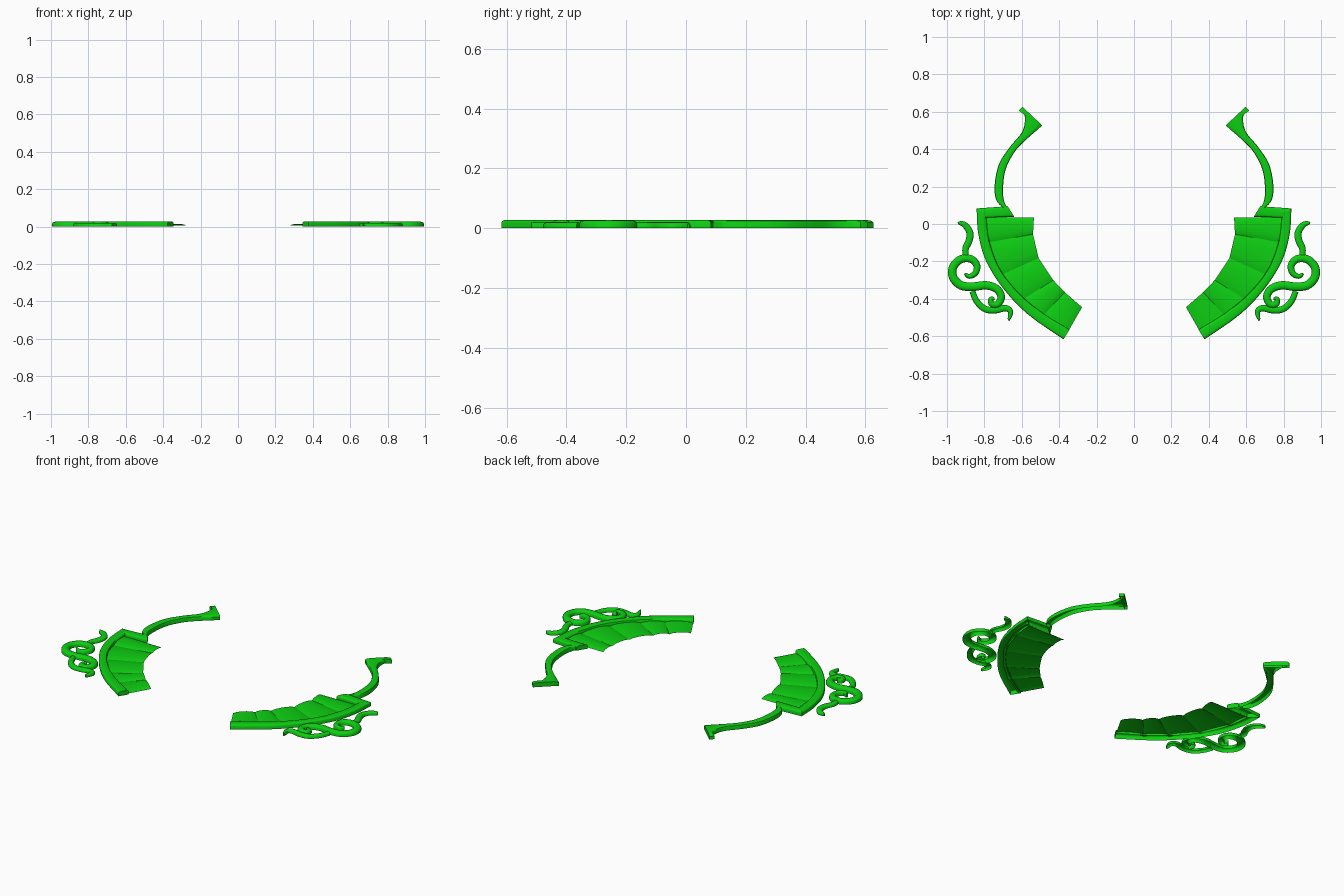
import bpy, bmesh, math
from mathutils import Vector

cube = bpy.data.objects.get("Cube")
if cube:
    bpy.data.objects.remove(cube)

green = bpy.data.materials.new("bright_green")
green.use_nodes = True
COLOUR = (0.004, 0.62, 0.006, 1)
green.diffuse_color = COLOUR
green.node_tree.nodes["Principled BSDF"].inputs["Base Color"].default_value = COLOUR

# Cross-section of a moulding: (position across, share of full height)
MOULDING = [(0, 0), (0, .7), (.06, .9), (.2, 1), (.5, 1), (.8, 1), (.94, .9), (1, .7), (1, 0)]
ROUND = [(0, 0), (0, .5), (.1, .78), (.28, .95), (.5, 1), (.72, .95), (.9, .78), (1, .5), (1, 0)]


def smooth_path(points, steps):
    """Catmull-Rom curve through the points."""
    p = [Vector(q) for q in points]
    p = [2 * p[0] - p[1]] + p + [2 * p[-1] - p[-2]]
    out = []
    for i in range(1, len(p) - 2):
        a, b, c, d = p[i - 1:i + 3]
        for s in range(steps):
            t = s / steps
            out.append(0.5 * (2 * b + (c - a) * t + (2 * a - 5 * b + 4 * c - d) * t * t
                              + (3 * b - a - 3 * c + d) * t ** 3))
    return out + [p[-2]]


def finish(name, rows, caps):
    """Skin rows of points, face the shell upward and mirror it."""
    bm = bmesh.new()
    grid = [[bm.verts.new(v) for v in row] for row in rows]
    for r, s in zip(grid, grid[1:]):
        for i in range(len(r) - 1):
            bm.faces.new((r[i], r[i + 1], s[i + 1], s[i]))
    if caps:
        bm.faces.new(grid[0][::-1])
        bm.faces.new(grid[-1])
    bm.normal_update()
    if sum(f.normal.z * f.calc_area() for f in bm.faces) < 0:
        bmesh.ops.reverse_faces(bm, faces=bm.faces)
    mesh = bpy.data.meshes.new(name)
    bm.to_mesh(mesh)
    bm.free()
    mesh.materials.append(green)
    obj = bpy.data.objects.new(name, mesh)
    bpy.context.collection.objects.link(obj)
    obj.modifiers.new("both_sides", 'MIRROR').use_axis[0] = True
    bpy.ops.object.select_all(action='DESELECT')
    obj.select_set(True)
    bpy.context.view_layer.objects.active = obj
    bpy.ops.object.shade_smooth_by_angle(angle=math.radians(40))


def band(name, left, right, height, profile=MOULDING, steps=6):
    """Moulding between two edge curves."""
    rows = []
    for a, b in zip(smooth_path(left, steps), smooth_path(right, steps)):
        rows.append([a.lerp(b, u).to_3d() + Vector((0, 0, h * height)) for u, h in profile])
    finish(name, rows, True)


def scroll(name, points, height, thick, start, end, steps=6):
    """Tapered round stroke along a curling path."""
    path = smooth_path(points, steps)
    last = len(path) - 1
    left, right = [], []
    for i, p in enumerate(path):
        d = (path[min(i + 1, last)] - path[max(i - 1, 0)]).normalized()
        t = i / last
        body = math.sin(math.pi * t) ** 0.5 if 0 < t < 1 else 0
        w = 0.5 * (body * thick + (1 - body) * (start + (end - start) * t))
        n = Vector((-d.y, d.x)) * w
        left.append(p + n)
        right.append(p - n)
    band(name, left, right, height, ROUND, 1)


# Curved outer rim with its mitred top return
rim_outer = [(.842, .083), (.832, -.055), (.79, -.2), (.695, -.35), (.565, -.485), (.377, -.617)]
rim_inner = [(.79, .035), (.775, -.085), (.72, -.235), (.62, -.365), (.49, -.475), (.345, -.565)]
band("outer_rim", rim_outer, rim_inner, .027)
band("top_rim", [(.675, .095), (.842, .083)], [(.64, .038), (.79, .035)], .027, steps=1)

# Neck rising from the rim to a flared foot
band("neck",
     [(.64, .04), (.69, .11), (.70, .19), (.685, .295), (.635, .39), (.572, .455), (.525, .496), (.49, .527)],
     [(.70, .085), (.737, .13), (.745, .21), (.722, .32), (.665, .41), (.6, .49), (.583, .56), (.597, .627)],
     .027)
band("neck_foot", [(.50, .518), (.49, .527)], [(.617, .607), (.597, .627)], .027, steps=1)

# Padded panels that fan along the rim, dipping at each seam
seams = [((.535, .035), (.80, .037)), ((.54, -.055), (.79, -.1)), ((.51, -.182), (.715, -.275)),
         ((.432, -.3), (.605, -.41)), ((.37, -.365), (.495, -.5)), ((.278, -.445), (.355, -.58))]
for k, (top, bottom) in enumerate(zip(seams, seams[1:])):
    rows = []
    for j in range(9):
        t = j / 8
        a = Vector(top[0]).lerp(Vector(bottom[0]), t)
        b = Vector(top[1]).lerp(Vector(bottom[1]), t)
        puff = .006 + .009 * math.sin(math.pi * t) ** 0.6 if 0 < t < 1 else .006
        rows.append([a.lerp(b, i / 4).to_3d() + Vector((0, 0, puff)) for i in range(5)])
    finish(f"panel_{k + 1}", rows, False)

# Scrollwork outside the rim
scroll("upper_scroll", [(.942, .008), (.905, -.005), (.878, -.045), (.882, -.09), (.90, -.13), (.90, -.17)],
       .02, .038, .006, .03)
scroll("main_scroll",
       [(.905, -.265), (.88, -.28), (.848, -.262), (.84, -.222), (.87, -.188), (.925, -.188), (.967, -.23),
        (.967, -.285), (.925, -.328), (.86, -.335), (.79, -.328), (.733, -.348), (.71, -.39), (.728, -.428),
        (.76, -.428), (.765, -.402), (.745, -.398)],
       .027, .046, .01, .01)
scroll("lower_scroll",
       [(.865, -.36), (.84, -.415), (.795, -.455), (.74, -.46), (.69, -.45), (.66, -.468), (.67, -.517)],
       .02, .036, .03, .006)
